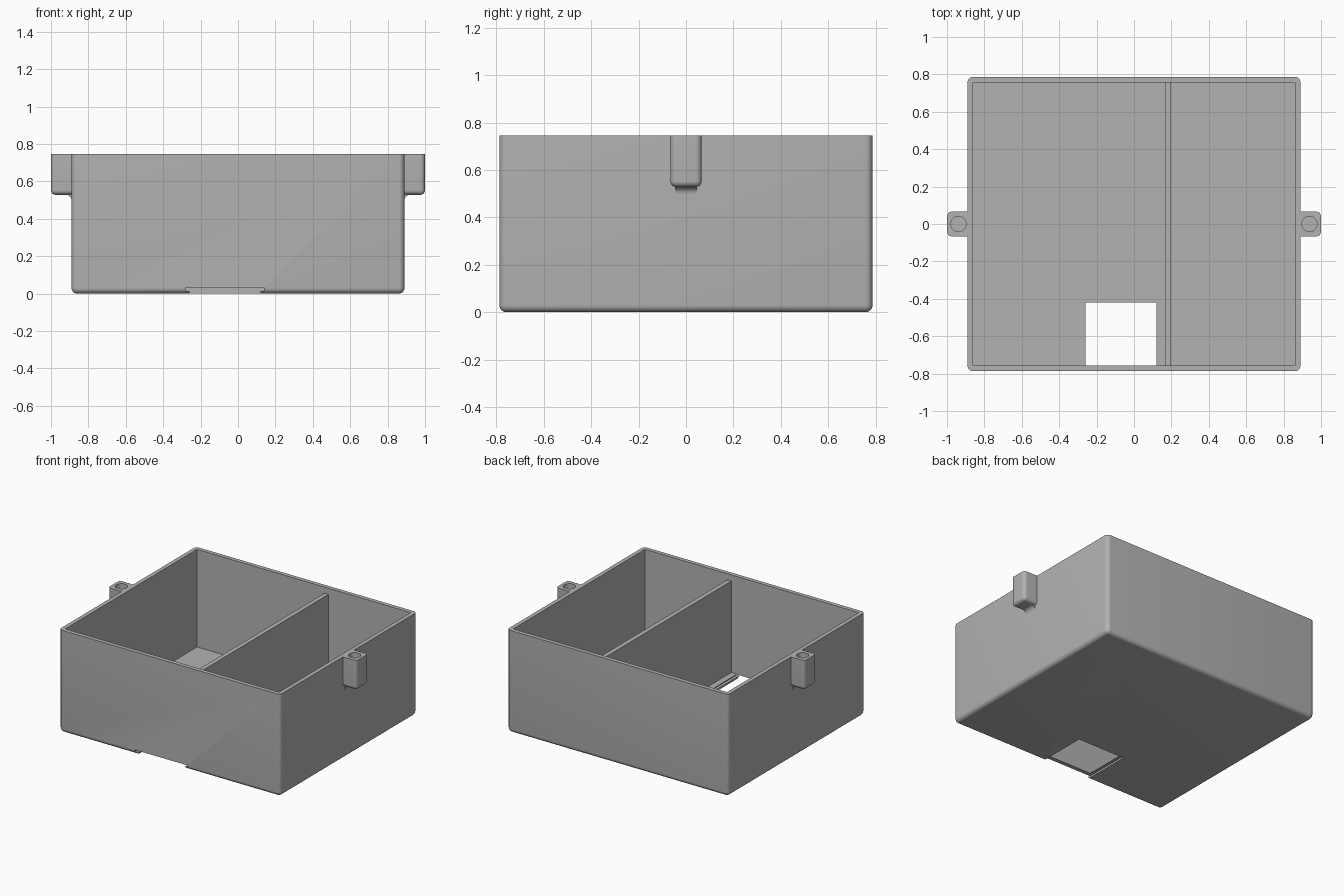
import bpy, bmesh, math
from mathutils import Matrix, Vector

cube = bpy.data.objects.get("Cube")
if cube:
    bpy.data.objects.remove(cube, do_unlink=True)

GREY = (0.45, 0.45, 0.45, 1)
grey = bpy.data.materials.new("grey plastic")
grey.use_nodes = True
grey.diffuse_color = GREY
grey.node_tree.nodes["Principled BSDF"].inputs["Base Color"].default_value = GREY

TOP = 0.745
FLOOR = 0.035


def finish(name, bm):
    bmesh.ops.recalc_face_normals(bm, faces=bm.faces)
    mesh = bpy.data.meshes.new(name)
    bm.to_mesh(mesh)
    bm.free()
    mesh.materials.append(grey)
    ob = bpy.data.objects.new(name, mesh)
    bpy.context.collection.objects.link(ob)
    return ob


def box(name, lo, hi, radius=0, rounded=None):
    """Box between two corners; edges passing the rounded test are filleted."""
    lo, hi = Vector(lo), Vector(hi)
    bm = bmesh.new()
    bmesh.ops.create_cube(bm, size=1)
    bmesh.ops.scale(bm, vec=hi - lo, verts=bm.verts)
    bmesh.ops.translate(bm, vec=(lo + hi) / 2, verts=bm.verts)
    if rounded:
        edges = [e for e in bm.edges if rounded((e.verts[0].co + e.verts[1].co) / 2)]
        bmesh.ops.bevel(bm, geom=edges, offset=radius, segments=6,
                        profile=0.5, affect='EDGES', clamp_overlap=True)
    return finish(name, bm)


def cut(target, cutter):
    cutter.hide_render = True
    cutter.hide_set(True)
    mod = target.modifiers.new(cutter.name, 'BOOLEAN')
    mod.operation = 'DIFFERENCE'
    mod.solver = 'EXACT'
    mod.object = cutter


def apply_and_smooth(ob):
    bpy.ops.object.select_all(action='DESELECT')
    bpy.context.view_layer.objects.active = ob
    ob.select_set(True)
    for mod in list(ob.modifiers):
        bpy.ops.object.modifier_apply(modifier=mod.name)
    bpy.ops.object.shade_smooth_by_angle(angle=math.radians(30))


# Open box with rounded base and upright corners
case = box("case", (-0.89, -0.787, 0), (0.89, 0.787, TOP), 0.03,
           lambda m: m.z < TOP - 0.01)
cutters = [
    box("cavity_cutter", (-0.86, -0.757, FLOOR), (0.86, 0.757, 1)),
    # Hatch opening in the floor, with a wider slide groove running out the front
    box("hatch_cutter", (-0.26, -0.757, -0.1), (0.12, -0.42, 0.1)),
    box("front_notch_cutter", (-0.26, -0.9, -0.1), (0.12, -0.75, 0.032)),
    box("groove_cutter", (-0.28, -0.9, 0.014), (0.14, -0.42, 0.032)),
]
for cutter in cutters:
    cut(case, cutter)

# Inner wall between the two compartments
divider = box("divider", (0.165, -0.765, FLOOR - 0.01), (0.198, 0.765, 0.70))

# Screw lugs on both sides
lug = box("screw_lugs", (0.88, -0.066, 0.528), (1.0, 0.066, TOP), 0.025,
          lambda m: m.z < TOP - 0.01 and m.x > 0.89)
bm = bmesh.new()
bmesh.ops.create_cone(bm, cap_ends=True, segments=32, radius1=0.041, radius2=0.041,
                      depth=0.4, matrix=Matrix.Translation((0.938, 0, TOP + 0.03)))
hole = finish("screw_hole_cutter", bm)
cut(lug, hole)
cutters.append(hole)

# Concave fillets joining the lugs to the side walls
R = 0.03
bm = bmesh.new()
outline = [(0.88, 0.535), (0.88, 0.528 - R)]
for i in range(9):
    a = math.pi - i * math.pi / 16
    outline.append((0.89 + R + R * math.cos(a), 0.528 - R + R * math.sin(a)))
outline.append((0.89 + R, 0.535))
face = bm.faces.new([bm.verts.new((x, -0.045, z)) for x, z in outline])
sweep = bmesh.ops.extrude_face_region(bm, geom=[face])
bmesh.ops.translate(bm, vec=(0, 0.09, 0),
                    verts=[v for v in sweep["geom"] if isinstance(v, bmesh.types.BMVert)])
fillet = finish("lug_fillets", bm)

for ob in (lug, fillet):
    ob.modifiers.new("mirror", 'MIRROR')
for ob in (case, divider, lug, fillet):
    apply_and_smooth(ob)
for cutter in cutters:
    bpy.data.objects.remove(cutter, do_unlink=True)
